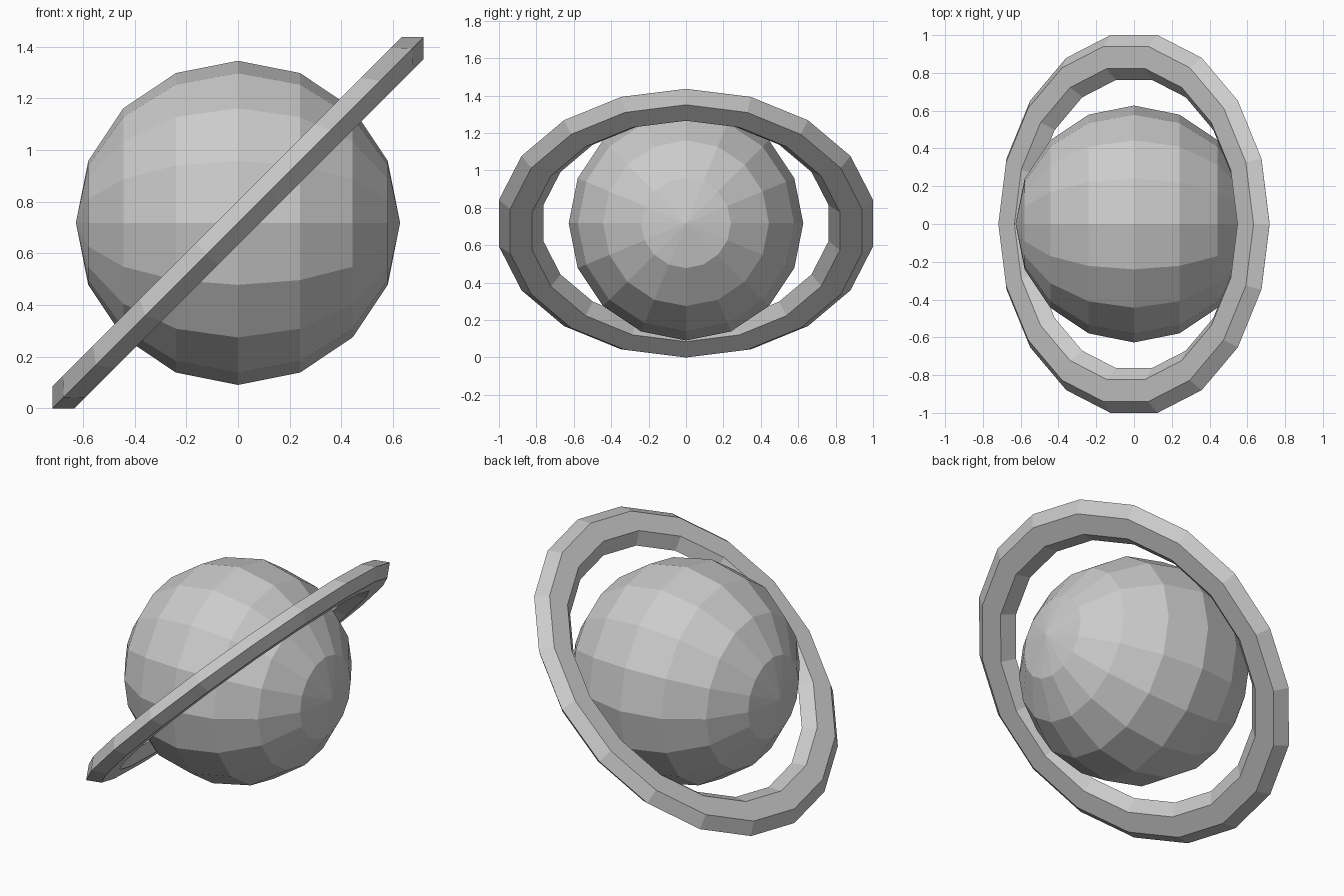
import bpy
from math import radians

if "Cube" in bpy.data.objects:
    bpy.data.objects.remove(bpy.data.objects["Cube"])

CENTRE = (0, 0, 0.718)

# Planet: faceted sphere with its poles on the x axis
bpy.ops.mesh.primitive_uv_sphere_add(segments=16, ring_count=8, radius=0.627,
                                     location=CENTRE, rotation=(0, radians(90), 0))
bpy.context.object.name = "planet"

# Ring: flattened six-sided band, tilted up towards +x
bpy.ops.mesh.primitive_torus_add(major_segments=18, minor_segments=6,
                                 major_radius=0.895, minor_radius=0.1204,
                                 location=CENTRE, rotation=(0, radians(-45), 0))
ring = bpy.context.object
ring.name = "planet_ring"
ring.scale.z = 0.58

# Flat facets on both parts
for ob in bpy.data.objects:
    for face in ob.data.polygons:
        face.use_smooth = False
